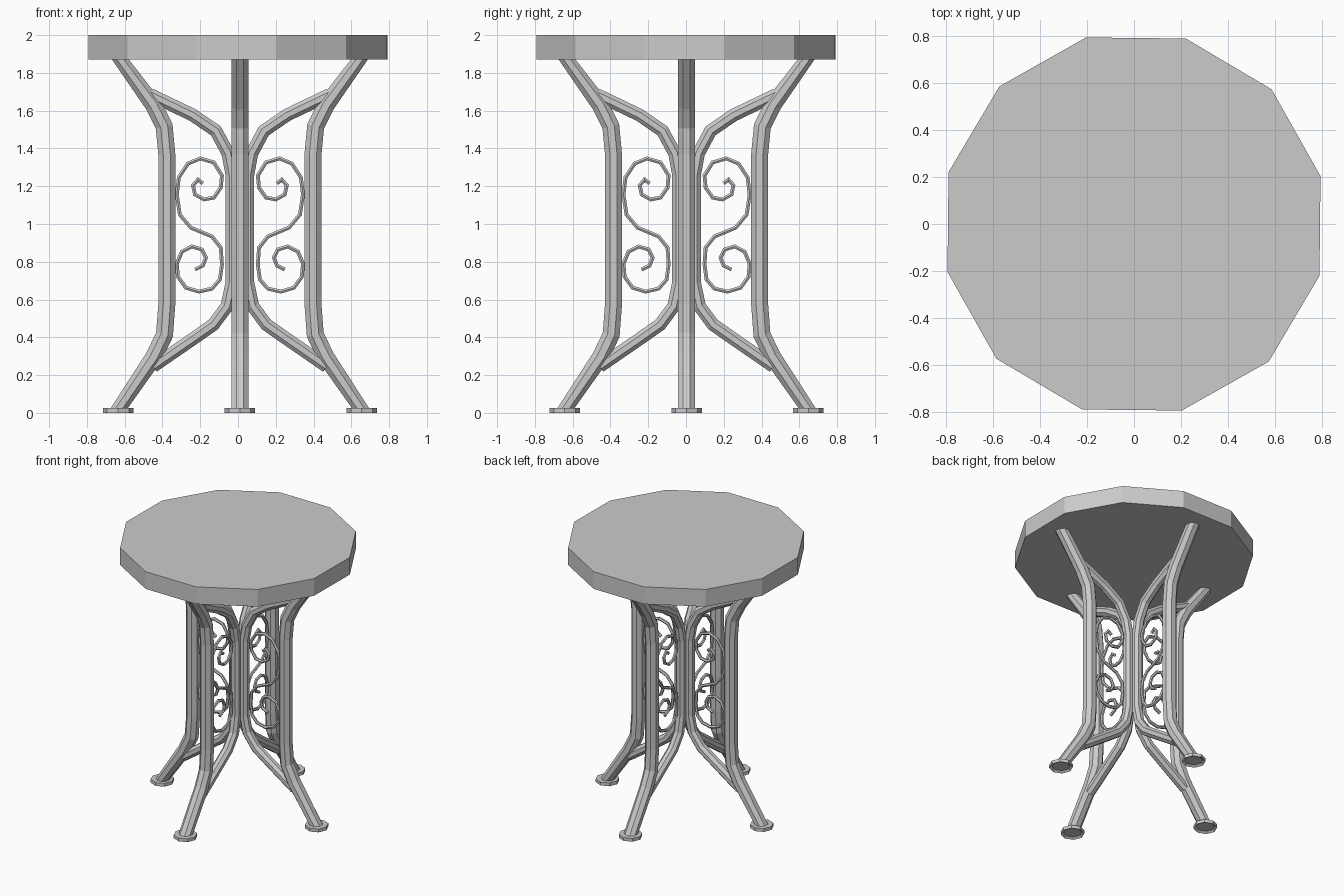
import bpy, bmesh
from math import sin, cos, pi, radians
from mathutils import Vector, Matrix

if "Cube" in bpy.data.objects:
    bpy.data.objects.remove(bpy.data.objects["Cube"])

CENTRE = Matrix.Translation((0.01, 0.003, 0))  # legs sit slightly off the top's centre


def finish(bm, name, matrix):
    bm.transform(matrix)
    bmesh.ops.recalc_face_normals(bm, faces=bm.faces)
    me = bpy.data.meshes.new(name)
    bm.to_mesh(me)
    bm.free()
    ob = bpy.data.objects.new(name, me)
    bpy.context.collection.objects.link(ob)


def sweep(name, path, half, sides, matrix, level_ends=False):
    """Sweep a flat-sided tube along a path of (radius, z) points in the xz plane."""
    pts = [Vector(p) for p in path]
    segs = [(b - a).normalized() for a, b in zip(pts, pts[1:])]
    rad = half / cos(pi / sides)
    bm = bmesh.new()
    rings = []
    for i, p in enumerate(pts):
        a, b = segs[max(i - 1, 0)], segs[min(i, len(segs) - 1)]
        t = (a + b).normalized()
        k = 1 / t.dot(b)
        if level_ends and i in (0, len(pts) - 1):
            t, k = Vector((0, 1)), 1
        ring = []
        for j in range(sides):
            ang = 2 * pi * (j + 0.5) / sides
            u, v = rad * k * cos(ang), rad * sin(ang)
            ring.append(bm.verts.new((p.x + t.y * u, v, p.y - t.x * u)))
        rings.append(ring)
    for r, s in zip(rings, rings[1:]):
        for j in range(sides):
            n = (j + 1) % sides
            bm.faces.new((r[j], r[n], s[n], s[j]))
    bm.faces.new(rings[0])
    bm.faces.new(rings[-1])
    finish(bm, name, matrix)


def disc(name, radius, z0, z1, sides, turn, matrix, recess=False):
    bm = bmesh.new()
    bmesh.ops.create_cone(bm, cap_ends=True, segments=sides, radius1=radius,
                          radius2=radius, depth=z1 - z0)
    bmesh.ops.rotate(bm, verts=bm.verts, matrix=Matrix.Rotation(turn, 3, 'Z'))
    bmesh.ops.translate(bm, verts=bm.verts, vec=(0, 0, (z0 + z1) / 2))
    if recess:
        bottom = [f for f in bm.faces if f.normal.z < -0.9]
        bmesh.ops.inset_region(bm, faces=bottom, thickness=0.018)
        bmesh.ops.translate(bm, verts=bottom[0].verts, vec=(0, 0, 0.012))
    finish(bm, name, matrix)


# Twelve-sided table top
disc("table_top", 0.818, 1.87, 2.0, 12, radians(14.4), Matrix.Identity(4))

leg = [(.642, .02), (.455, .297), (.399, .414), (.387, .573),
       (.387, 1.37), (.401, 1.517), (.457, 1.63), (.632, 1.87)]
brace = [(.46, .246), (.225, .408), (.14, .468), (.068, .565), (.042, .69),
         (.042, 1.26), (.063, 1.374), (.127, 1.493), (.25, 1.577), (.475, 1.685)]

# S-shaped scroll, traced from the upper curl to the lower curl
scroll = [(.196, 1.215), (.222, 1.235), (.248, 1.205), (.238, 1.157), (.19, 1.13),
          (.138, 1.14), (.101, 1.193), (.095, 1.257), (.138, 1.326), (.21, 1.347),
          (.275, 1.32), (.323, 1.247), (.334, 1.156), (.318, 1.05), (.26, .981),
          (.148, .934), (.101, .875), (.095, .785), (.106, .706), (.148, .658),
          (.217, .642), (.286, .663), (.328, .721), (.334, .79), (.307, .854),
          (.254, .881), (.201, .865), (.18, .822), (.196, .78), (.238, .759)]

# Four identical leg frames around the centre
for i in range(4):
    m = CENTRE @ Matrix.Rotation(i * pi / 2, 4, 'Z')
    sweep(f"leg_{i + 1}", leg, 0.045, 8, m, level_ends=True)
    sweep(f"curved_brace_{i + 1}", brace, 0.034, 8, m)
    sweep(f"scroll_{i + 1}", scroll, 0.010, 6, m)
    disc(f"foot_pad_{i + 1}", 0.081, 0.0, 0.025, 8, 0,
         m @ Matrix.Translation((0.645, 0, 0)), recess=True)
